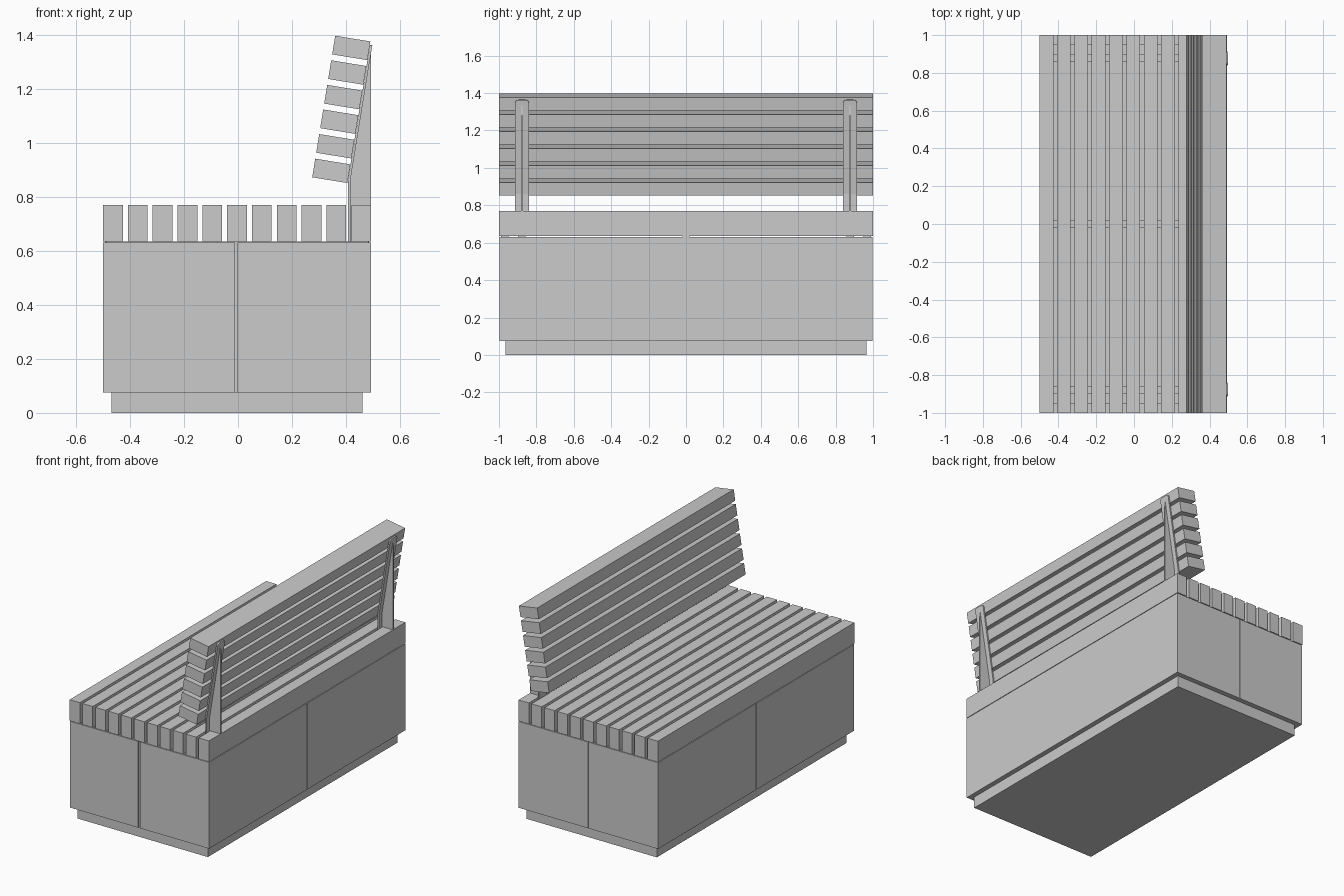
import bpy, bmesh
from math import sin, cos, pi
from mathutils import Vector

if "Cube" in bpy.data.objects:
    bpy.data.objects.remove(bpy.data.objects["Cube"])

X0, X1 = -0.5, 0.493        # bench depth limits
Z0, Z1, Z2 = 0.075, 0.635, 0.77


def prism(name, points, offset):
    """Extrude a flat 3D outline by an offset vector."""
    bm = bmesh.new()
    face = bm.faces.new([bm.verts.new(p) for p in points])
    moved = bmesh.ops.extrude_face_region(bm, geom=[face])["geom"]
    bmesh.ops.translate(bm, vec=Vector(offset),
                        verts=[v for v in moved if isinstance(v, bmesh.types.BMVert)])
    bmesh.ops.recalc_face_normals(bm, faces=bm.faces)
    mesh = bpy.data.meshes.new(name)
    bm.to_mesh(mesh)
    bm.free()
    ob = bpy.data.objects.new(name, mesh)
    bpy.context.collection.objects.link(ob)
    return ob


def box(name, x0, x1, y0, y1, z0, z1):
    return prism(name, [(x0, y0, z0), (x1, y0, z0), (x1, y1, z0), (x0, y1, z0)],
                 (0, 0, z1 - z0))


def corner(name, cx, cy, ex, ey, t, z0, z1):
    """L-shaped upright: outer corner (cx, cy), ends at ex and ey, thickness t."""
    tx = t if ex > cx else -t
    ty = t if ey > cy else -t
    outline = [(cx, cy), (ex, cy), (ex, cy + ty), (cx + tx, cy + ty),
               (cx + tx, ey), (cx, ey)]
    return prism(name, [(x, y, z0) for x, y in outline], (0, 0, z1 - z0))


# Recessed plinth
box("plinth", -0.468, 0.461, -0.965, 0.965, 0, Z0 + 0.002)

# Four folded sheet panels with inward lips; the front end has a wider seam
for sy, end in ((-1, "front"), (1, "rear")):
    for cx, ex, side in ((X0, -0.012 if sy < 0 else -0.004, "left"),
                         (X1, -0.001, "right")):
        corner(f"{end}_{side}_panel", cx, sy * 0.998, ex, sy * 0.002, 0.008, Z0 + 0.001, Z1 - 0.004)
        corner(f"{end}_{side}_bottom_lip", cx, sy * 0.998, ex, sy * 0.002, 0.05, Z0, Z0 + 0.006)

# Frame posts behind the panel seams
for i, (x, y) in enumerate([(-0.005, -0.97), (-0.005, 0.97), (X0 + 0.028, 0), (X1 - 0.028, 0)]):
    box(f"frame_post_{i + 1}", x - 0.02, x + 0.02, y - 0.02, y + 0.02, Z0, Z1)

# Cross rails carrying the seat
for i, y in enumerate((-0.97, -0.877, 0, 0.877, 0.97)):
    box(f"seat_rail_{i + 1}", X0 + 0.01, X1 - 0.01, y - 0.02, y + 0.02, Z1 - 0.02, Z1)

# Seat slats
width, count = 0.073, 11
pitch = (X1 - X0 - width) / (count - 1)
for i in range(count):
    x = X0 + i * pitch
    box(f"seat_slat_{i + 1}", x, x + width, -1, 1, Z1, Z2)

# Tilted backrest slats
angle = 0.161
up = Vector((sin(angle), 0, cos(angle)))
across = Vector((cos(angle), 0, -sin(angle)))
for i in range(6):
    a = Vector((0.275, -1, 0.873)) + up * (i * 0.0923)
    b, h = a + across * 0.132, up * 0.07
    prism(f"back_slat_{i + 1}", [a, b, b + h, a + h], (0, 2, 0))

# Steel supports: upright flange, tilted flange with rounded top, stiffening web
knee = Vector((0.407, 0, 0.86))
length, half, r = 0.511, 0.037, 0.018
for y, side in ((-0.877, "front"), (0.877, "rear")):
    box(f"{side}_support_foot", 0.407, 0.416, y - half, y + half, Z1, 0.862)
    outline = [(-half, 0), (half, 0)]
    for s, start in ((1, 0), (-1, pi / 2)):
        for k in range(7):
            t = start + k * pi / 12
            outline.append((s * (half - r) + r * cos(t), length - r + r * sin(t)))
    prism(f"{side}_support_flange",
          [knee + Vector((0, y + u, 0)) + up * v for u, v in outline], across * 0.009)
    web = [(0.412, Z1), (0.493, Z1), (0.493, 1.335), (0.487, 1.33), (0.412, 0.86)]
    prism(f"{side}_support_web", [(x, y - 0.005, z) for x, z in web], (0, 0.01, 0))
